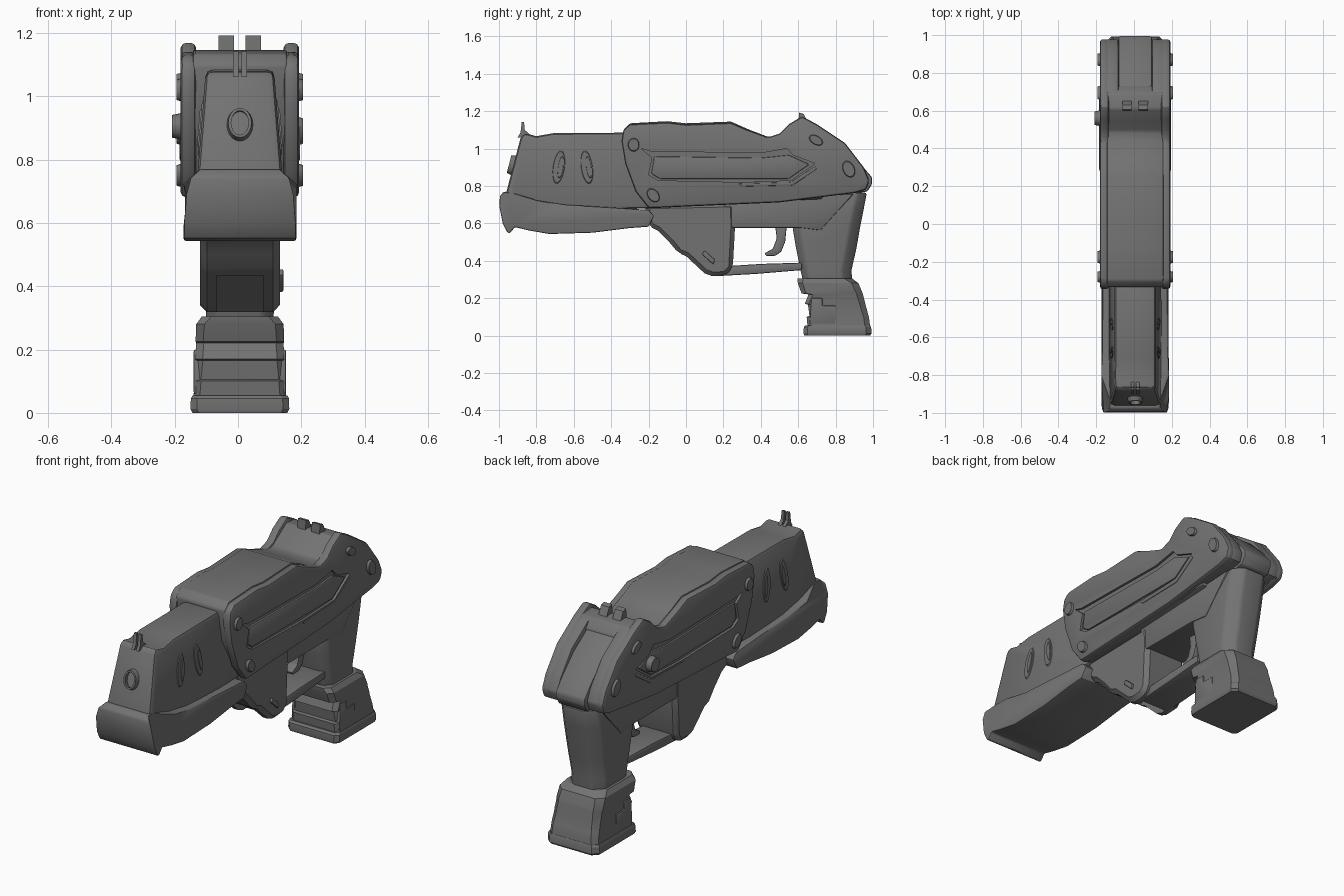
import bpy, bmesh, math
from mathutils import Vector, Matrix

if "Cube" in bpy.data.objects:
    bpy.data.objects.remove(bpy.data.objects["Cube"])

parts, cutters = [], []
dark = bpy.data.materials.new("dark_grey")
dark.diffuse_color = (.17, .17, .17, 1)
dark.use_nodes = True
dark.node_tree.nodes["Principled BSDF"].inputs["Base Color"].default_value = dark.diffuse_color


def finish(name, bm, bevel=0, segs=2, mirror=False, cut=None):
    bmesh.ops.recalc_face_normals(bm, faces=bm.faces)
    me = bpy.data.meshes.new(name)
    bm.to_mesh(me)
    bm.free()
    me.materials.append(dark)
    ob = bpy.data.objects.new(name, me)
    bpy.context.collection.objects.link(ob)
    if bevel:
        m = ob.modifiers.new("bevel", 'BEVEL')
        m.width, m.segments, m.limit_method = bevel, segs, 'ANGLE'
        m.angle_limit = math.radians(28)
    for c in cut or []:
        m = ob.modifiers.new("cut", 'BOOLEAN')
        m.operation, m.object, m.solver = 'DIFFERENCE', c, 'EXACT'
    if mirror:
        ob.modifiers.new("mirror", 'MIRROR').use_mirror_merge = False
    parts.append(ob)
    return ob


def slab(name, pts, x0, x1, taper=None, **kw):
    """Side profile (y, z) extruded across x; taper(y, z) scales the x position."""
    bm = bmesh.new()
    sides = []
    for x in (x0, x1):
        sides.append([bm.verts.new((x * (taper(y, z) if taper else 1), y, z)) for y, z in pts])
        bm.faces.new(sides[-1])
    a, b = sides
    n = len(pts)
    for i in range(n):
        j = (i + 1) % n
        bm.faces.new((a[i], a[j], b[j], b[i]))
    return finish(name, bm, **kw)


def loft(name, stations, **kw):
    """Stacked chamfered rectangles: (z, y front, y back, half width, chamfer)."""
    bm = bmesh.new()
    rings = []
    for z, f, b, w, c in stations:
        loop = [(-w + c, f), (w - c, f), (w, f + c), (w, b - c * 1.4),
                (w - c * 1.4, b), (-w + c * 1.4, b), (-w, b - c * 1.4), (-w, f + c)]
        rings.append([bm.verts.new((x, y, z)) for x, y in loop])
    for lo, hi in zip(rings, rings[1:]):
        for i in range(8):
            j = (i + 1) % 8
            bm.faces.new((lo[i], lo[j], hi[j], hi[i]))
    bm.faces.new(rings[0])
    bm.faces.new(rings[-1])
    return finish(name, bm, **kw)


def disc(name, centre, normal, rx, ry, depth, spin=0, **kw):
    """Short oval cylinder facing along normal, with a slightly narrower cap."""
    bm = bmesh.new()
    bmesh.ops.create_cone(bm, cap_ends=True, segments=20, radius1=1, radius2=0.8, depth=depth)
    rot = Vector(normal).to_track_quat('Z', 'Y').to_matrix().to_4x4()
    bm.transform(Matrix.Translation(centre) @ rot @ Matrix.Rotation(spin, 4, 'Z')
                 @ Matrix.Diagonal((rx, ry, 1, 1)))
    return finish(name, bm, **kw)


def cutter(ob):
    parts.remove(ob)
    cutters.append(ob)
    ob.hide_render = True
    return ob


# Side shell plates with a recessed long panel
shell = [(-.345, 1.04), (-.335, 1.1), (-.3, 1.13), (-.1, 1.14), (0, 1.128), (.24, 1.138), (.33, 1.1),
         (.44, 1.06), (.5, 1.08), (.55, 1.13), (.62, 1.172), (.7, 1.13), (.85, 1.03), (.95, .9), (.98, .83),
         (.965, .78), (.9, .762), (.5, .712), (0, .69), (-.2, .68), (-.27, .77), (-.325, .92)]
panel = cutter(slab("panel_cutter", [(-.24, 1.0), (-.19, .985), (.4, .975), (.54, 1.0), (.57, .965), (.69, .92),
                                     (.56, .83), (.3, .82), (-.15, .83), (-.2, .86), (-.18, .95)], .174, .25))
slab("side_shell", shell, .138, .187, bevel=.016, mirror=True, cut=[panel])
slab("rear_cheek", [(.6, 1.1), (.68, 1.135), (.715, 1.118), (.85, 1.025), (.95, .895), (.978, .83), (.963, .78),
                    (.6, .73)], .089, .16, bevel=.008, mirror=True)
slab("side_panel", [(-.17, .958), (.4, .95), (.55, .965), (.66, .915), (.55, .838), (-.14, .838), (-.185, .865)],
     .16, .184, bevel=.006, mirror=True)
slab("panel_rib", [(.28, .812), (.3, .797), (.57, .803), (.7, .89), (.69, .905), (.56, .82)],
     .165, .190, bevel=.003, mirror=True)

# Central receiver filling the space between the plates
slab("receiver_core", [(-.335, 1.1), (-.3, 1.135), (-.1, 1.146), (0, 1.135), (.24, 1.144), (.34, 1.1), (.44, 1.062),
                       (.49, 1.062), (.54, 1.1), (.61, 1.147), (.69, 1.135), (.73, 1.09), (.73, .73), (-.2, .69),
                       (-.32, .92)], -.15, .15, bevel=.01)
slab("rear_strap", [(.6, 1.1), (.72, 1.09), (.84, 1.008), (.94, .91), (.995, .845), (.995, .81), (.97, .77),
                    (.6, .72)], -.089, .089, bevel=.01)

# Rear and front sights
slab("rear_sight", [(.6, 1.13), (.605, 1.192), (.63, 1.185), (.655, 1.135)], .018, .067, mirror=True)
slab("front_sight", [(-.9, 1.06), (-.885, 1.085), (-.878, 1.142), (-.866, 1.142), (-.862, 1.1), (-.82, 1.06)],
     .005, .022, mirror=True)

# Upper barrel housing, narrowing to the top
slab("barrel_housing", [(-.97, .73), (-.885, 1.055), (-.865, 1.083), (-.8, 1.066), (-.71, 1.082), (-.3, 1.085),
                        (-.18, .68), (-.6, .67), (-.95, .68)], -1, 1,
     taper=lambda y, z: .138 - .03 * (z - .7) / .38, bevel=.022)
nose = Vector((0, -.967, .25)).normalized()
muzzle = Vector((0, -.922, .91))
bore = cutter(disc("bore_cutter", muzzle + nose * .03, nose, .03, .043, .06))
disc("muzzle_ring", muzzle, nose, .046, .06, .05, cut=[bore])
for i, y in enumerate((-.68, -.53)):
    tilt = math.radians(8 if i else -8)
    disc("barrel_oval_%d" % i, (.1185, y, .9), (1, 0, .08), .036, .105, .016, spin=tilt, mirror=True)
    disc("barrel_slot_%d" % i, (.123, y + .01, .9), (1, 0, .08), .016, .07, .016, spin=tilt, mirror=True)


# Lower fore-end with hooked lip and a chamfered upper front edge
def fore_width(y, z):
    return .126 if z > .76 else .158 if z > .735 else .172 if z > .6 else .178


slab("fore_end", [(-.995, .745), (-.998, .69), (-.98, .6), (-.955, .55), (-.94, .548), (-.915, .58), (-.84, .562),
                  (-.73, .543), (-.5, .55), (-.3, .575), (-.2, .582), (-.17, .64), (-.2, .672), (-.4, .685),
                  (-.65, .7), (-.8, .725), (-.93, .765), (-.975, .77)], -1, 1,
     taper=fore_width, bevel=.022)

# Lower frame in front of the trigger, with front recess
s = cutter(slab("recess_cutter", [(-.03, .35), (.09, .25), (.17, .32), (.04, .43), (-.02, .46)], -.073, .073))
slab("lower_frame", [(-.22, .7), (-.2, .585), (-.15, .56), (-.09, .5), (-.04, .44), (.0, .425), (.1, .332),
                     (.14, .318), (.21, .32), (.25, .36), (.262, .58), (.26, .71)], -.126, .126,
     bevel=.022, segs=1, cut=[s])
slab("frame_underside", [(.2, .575), (.6, .575), (.72, .56), (.9, .76), (.2, .72)], -.122, .122, bevel=.012)
slab("trigger_guard", [(.17, .318), (.38, .33), (.62, .35), (.62, .39), (.4, .383), (.2, .37)],
     -.09, .09, bevel=.008)
slab("trigger", [(.475, .6), (.485, .52), (.465, .465), (.42, .44), (.43, .425), (.48, .427), (.51, .45),
                 (.53, .5), (.54, .6)], -.028, .028, bevel=.006)
slab("release_catch", [(.085, .435), (.1, .455), (.155, .405), (.145, .38)], .115, .138, bevel=.005)

# Grip and its stepped foot
loft("grip", [(.25, .635, .89, .105, .035), (.35, .612, .885, .108, .038), (.47, .588, .912, .112, .04),
              (.575, .57, .93, .116, .04), (.66, .64, .947, .116, .04), (.765, .71, .967, .11, .035)],
     bevel=.012)
loft("grip_foot", [(.045, .65, .985, .147, .02), (.1, .645, .978, .143, .02), (.105, .66, .976, .143, .02),
                   (.165, .652, .96, .139, .022), (.17, .635, .959, .14, .022), (.22, .655, .946, .138, .024),
                   (.225, .618, .945, .14, .024), (.28, .598, .922, .138, .026), (.305, .595, .888, .12, .03)])
loft("foot_plate", [(0, .632, .985, .15, .02), (.012, .628, .992, .156, .02), (.045, .63, .99, .155, .02),
                    (.055, .64, .985, .15, .02)])
slab("foot_side_step", [(.66, .06), (.8, .06), (.8, .16), (.73, .16), (.73, .2), (.67, .2)],
     .12, .146, bevel=.006, mirror=True)

# Side bolts and left-hand knob
for i, (y, z, ry, rz, a) in enumerate([(-.28, 1.02, .034, .04, 0), (-.175, .75, .032, .046, 40),
                                       (.695, 1.045, .026, .045, 60), (.87, .89, .035, .052, 25)]):
    disc("bolt_%d" % i, (.186, y, z), (1, 0, 0), ry, rz, .028, spin=math.radians(a), mirror=True)
disc("selector_knob", (-.192, .56, .905), (-1, 0, 0), .045, .045, .044)

# Bake modifiers, smooth the gentle edges, drop the cutters
bpy.context.view_layer.update()
bpy.ops.object.select_all(action='DESELECT')
for ob in parts:
    ob.select_set(True)
bpy.context.view_layer.objects.active = parts[0]
bpy.ops.object.convert(target='MESH')
bpy.ops.object.shade_smooth_by_angle(angle=math.radians(30))
for ob in cutters:
    bpy.data.objects.remove(ob)
for ob in parts:
    ob.location.x = .006
